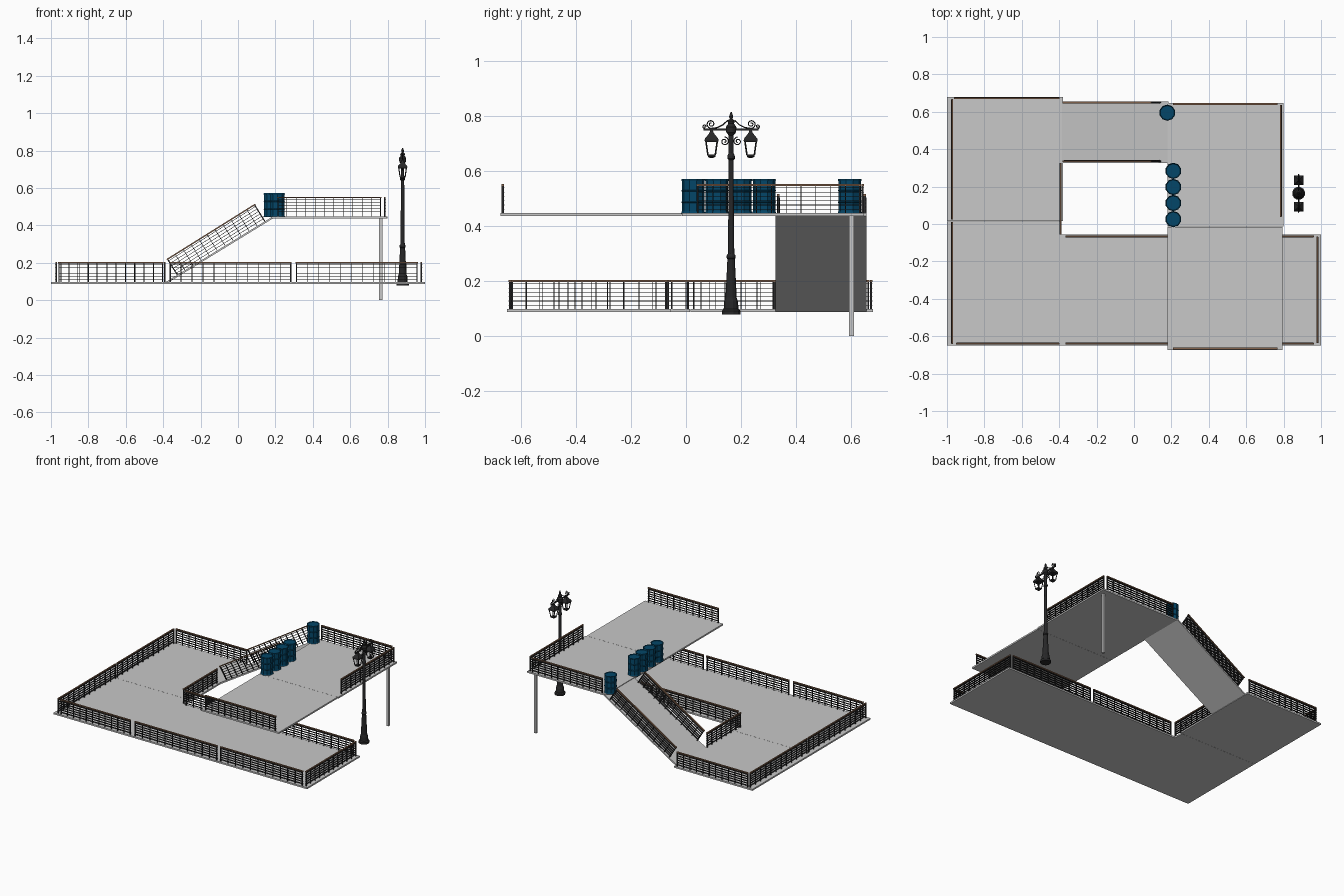
import bpy, bmesh, math
from mathutils import Matrix, Vector

cube = bpy.data.objects.get("Cube")
if cube:
    bpy.data.objects.remove(cube, do_unlink=True)


def material(name, rgb):
    m = bpy.data.materials.new(name)
    m.use_nodes = True
    m.diffuse_color = (*rgb, 1)
    m.node_tree.nodes["Principled BSDF"].inputs["Base Color"].default_value = (*rgb, 1)
    return m


CONCRETE = material("light concrete", (0.58, 0.58, 0.58))
IRON = material("dark iron", (0.02, 0.02, 0.021))
WOOD = material("brown handrail", (0.24, 0.13, 0.075))
BLUE = material("blue paint", (0.001, 0.062, 0.14))


def finish(name, bm, *mats):
    mesh = bpy.data.meshes.new(name)
    bmesh.ops.recalc_face_normals(bm, faces=bm.faces)
    bm.to_mesh(mesh)
    bm.free()
    for m in mats:
        mesh.materials.append(m)
    ob = bpy.data.objects.new(name, mesh)
    bpy.context.collection.objects.link(ob)
    return ob


def add_box(bm, lo, hi, frame=Matrix(), mat=0):
    lo, hi = Vector(lo), Vector(hi)
    m = frame @ Matrix.Translation((lo + hi) / 2) @ Matrix.Diagonal((*(hi - lo), 1))
    for v in bmesh.ops.create_cube(bm, size=1, matrix=m)["verts"]:
        for f in v.link_faces:
            f.material_index = mat


def box(name, lo, hi, mat):
    bm = bmesh.new()
    add_box(bm, lo, hi)
    return finish(name, bm, mat)


def lathe(name, profile, sides, at, mat):
    """Turn (radius, height) points around z."""
    bm = bmesh.new()
    rings = []
    for r, z in profile:
        ring = []
        for i in range(sides):
            a = 2 * math.pi * (i + 0.5) / sides
            ring.append(bm.verts.new((at[0] + r * math.cos(a), at[1] + r * math.sin(a), at[2] + z)))
        rings.append(ring)
    for low, high in zip(rings, rings[1:]):
        for i in range(sides):
            j = (i + 1) % sides
            bm.faces.new((low[i], low[j], high[j], high[i]))
    bm.faces.new(rings[0])
    bm.faces.new(rings[-1])
    return finish(name, bm, mat)


def railing(name, a, b, height=0.106, posts=12, bars=6):
    """Iron grid with a brown handrail between two floor points."""
    a, b = Vector(a), Vector(b)
    along = (b - a).normalized()
    side = Vector((0, 0, 1)).cross(along).normalized()
    up = along.cross(side)
    frame = Matrix.Translation(a) @ Matrix((along, side, up)).transposed().to_4x4()
    n = (b - a).length
    bm = bmesh.new()
    for i in range(posts):
        w = 0.003 if i in (0, posts - 1) else 0.0014
        x = w + (n - 2 * w) * i / (posts - 1)
        add_box(bm, (x - w, -0.004, 0), (x + w, 0.004, height - 0.005), frame)
    for i in range(bars):
        z = 0.014 + (height - 0.028) * i / (bars - 1)
        add_box(bm, (0, -0.0055, z - 0.0012), (n, 0.0055, z + 0.0012), frame)
    add_box(bm, (-0.002, -0.0045, height - 0.007), (n + 0.002, 0.0045, height), frame, 1)
    return finish(name, bm, IRON, WOOD)


def tube(name, points, radius, mat):
    cu = bpy.data.curves.new(name, "CURVE")
    cu.dimensions = "3D"
    cu.bevel_depth = radius
    cu.bevel_resolution = 1
    cu.use_fill_caps = True
    sp = cu.splines.new("POLY")
    sp.points.add(len(points) - 1)
    for p, co in zip(sp.points, points):
        p.co = (*co, 1)
    cu.materials.append(mat)
    ob = bpy.data.objects.new(name, cu)
    bpy.context.collection.objects.link(ob)
    return ob


# Floor slabs, with a fine joint between neighbours
LOW, HIGH, THICK = 0.098, 0.447, 0.011
box("lower_deck_back", (-1, 0.0155, LOW - THICK), (-0.38, 0.68, LOW), CONCRETE)
box("lower_deck_corner", (-1, -0.65, LOW - THICK), (-0.39, 0.0145, LOW), CONCRETE)
box("lower_deck_front", (-0.39, -0.65, LOW - THICK), (1, -0.055, LOW), CONCRETE)
box("upper_deck_back", (0.178, -0.0145, HIGH - THICK), (0.8, 0.648, HIGH), CONCRETE)
box("upper_deck_front", (0.178, -0.674, HIGH - THICK), (0.795, -0.0155, HIGH), CONCRETE)
box("support_post", (0.755, 0.593, 0), (0.772, 0.61, HIGH - THICK), CONCRETE)

# Sloping ramp between the floors
ramp = box("ramp", (-0.385, 0.326, 0), (0.185, 0.656, THICK), CONCRETE)
for v in ramp.data.vertices:
    v.co.z += (LOW if v.co.x < 0 else HIGH) - THICK

# Railings on the lower floor
for i, (x0, x1) in enumerate(((-0.95, -0.4), (-0.365, 0.285), (0.31, 0.96))):
    railing(f"front_railing_{i + 1}", (x0, -0.64, LOW), (x1, -0.64, LOW))
    if i:
        railing(f"inner_railing_{i}", (x0, -0.066, LOW), (x1, -0.066, LOW))
railing("left_railing_front", (-0.972, -0.64, LOW), (-0.972, 0.01, LOW))
railing("left_railing_back", (-0.972, 0.025, LOW), (-0.972, 0.665, LOW))
railing("back_railing", (-0.96, 0.673, LOW), (-0.4, 0.673, LOW))
railing("gap_railing", (-0.392, -0.055, LOW), (-0.392, 0.325, LOW), posts=8)
railing("right_railing", (0.98, -0.635, LOW), (0.98, -0.07, LOW))

# Railings on the upper floor and along the ramp
railing("upper_back_railing", (0.21, 0.642, HIGH), (0.765, 0.642, HIGH))
railing("upper_front_railing", (0.21, -0.666, HIGH), (0.765, -0.666, HIGH))
railing("upper_right_railing", (0.785, 0.04, HIGH), (0.785, 0.635, HIGH))
for name, y in (("ramp_inner_railing", 0.336), ("ramp_outer_railing", 0.65)):
    railing(name, (-0.325, y, 0.131), (0.145, y, 0.425))

# Steel drums with two rolled ribs
half = [(0.041, 0.0), (0.043, 0.003), (0.043, 0.006), (0.041, 0.009), (0.041, 0.04),
        (0.0435, 0.043), (0.041, 0.046)]
drum = [(0.038, 0.005)] + half + [(r, 0.128 - z) for r, z in reversed(half)] + [(0.038, 0.123)]
for x, y in ((0.21, 0.026), (0.21, 0.112), (0.21, 0.198), (0.21, 0.284), (0.178, 0.595)):
    lathe("drum", drum, 10, (x, y, HIGH - 0.003), BLUE)

# Street lamp: turned column and finial
LX, LY = 0.88, 0.164
column = [(0.035, 0.078), (0.035, 0.092), (0.028, 0.098), (0.026, 0.125), (0.021, 0.14),
          (0.018, 0.2), (0.014, 0.28), (0.017, 0.284), (0.017, 0.292), (0.012, 0.3),
          (0.010, 0.5), (0.009, 0.64), (0.014, 0.645), (0.014, 0.655), (0.009, 0.665),
          (0.009, 0.73), (0.018, 0.74), (0.02, 0.76), (0.011, 0.772), (0.014, 0.782),
          (0.005, 0.79), (0.008, 0.798), (0.002, 0.815)]
lathe("lamp_column", column, 12, (LX, LY, 0), IRON)
box("lamp_arm", (LX - 0.004, LY - 0.1, 0.748), (LX + 0.004, LY + 0.1, 0.755), IRON)


def scroll(name, side, cy, cz, r, turns, start):
    pts = []
    for i in range(33):
        t = i / 32
        a = start + turns * 2 * math.pi * t
        q = r * (1 - 0.8 * t)
        pts.append((LX, LY + side * (cy + q * math.cos(a)), cz + q * math.sin(a)))
    tube(name, pts, 0.0022, IRON)


# Open lanterns and scrollwork on both sides
lantern_foot = [(0.01, 0.648), (0.019, 0.652), (0.021, 0.66)]
lantern_roof = [(0.033, 0.705), (0.036, 0.711), (0.034, 0.718), (0.018, 0.732),
                (0.01, 0.74), (0.004, 0.754)]
for s in (-1, 1):
    y = LY + s * 0.071
    lathe("lantern_foot", lantern_foot, 4, (LX, y, 0), IRON)
    lathe("lantern_roof", lantern_roof, 4, (LX, y, 0), IRON)
    for dx in (-1, 1):
        for dy in (-1, 1):
            tube("lantern_frame", [(LX + dx * 0.0134, y + dy * 0.0134, 0.658),
                                   (LX + dx * 0.0205, y + dy * 0.0205, 0.708)], 0.003, IRON)
    scroll("upper_scroll", s, 0.073, 0.771, 0.016, 1.6, -math.pi / 2)
    scroll("lower_scroll", s, 0.024, 0.708, 0.016, 1.5, math.pi / 2)
    scroll("arm_tip_scroll", s, 0.096, 0.762, 0.008, 1.2, -math.pi / 2)
    tube("scroll_brace", [(LX, LY + s * 0.012, 0.785), (LX, LY + s * 0.03, 0.768),
                          (LX, LY + s * 0.05, 0.758), (LX, LY + s * 0.073, 0.755)], 0.0025, IRON)
